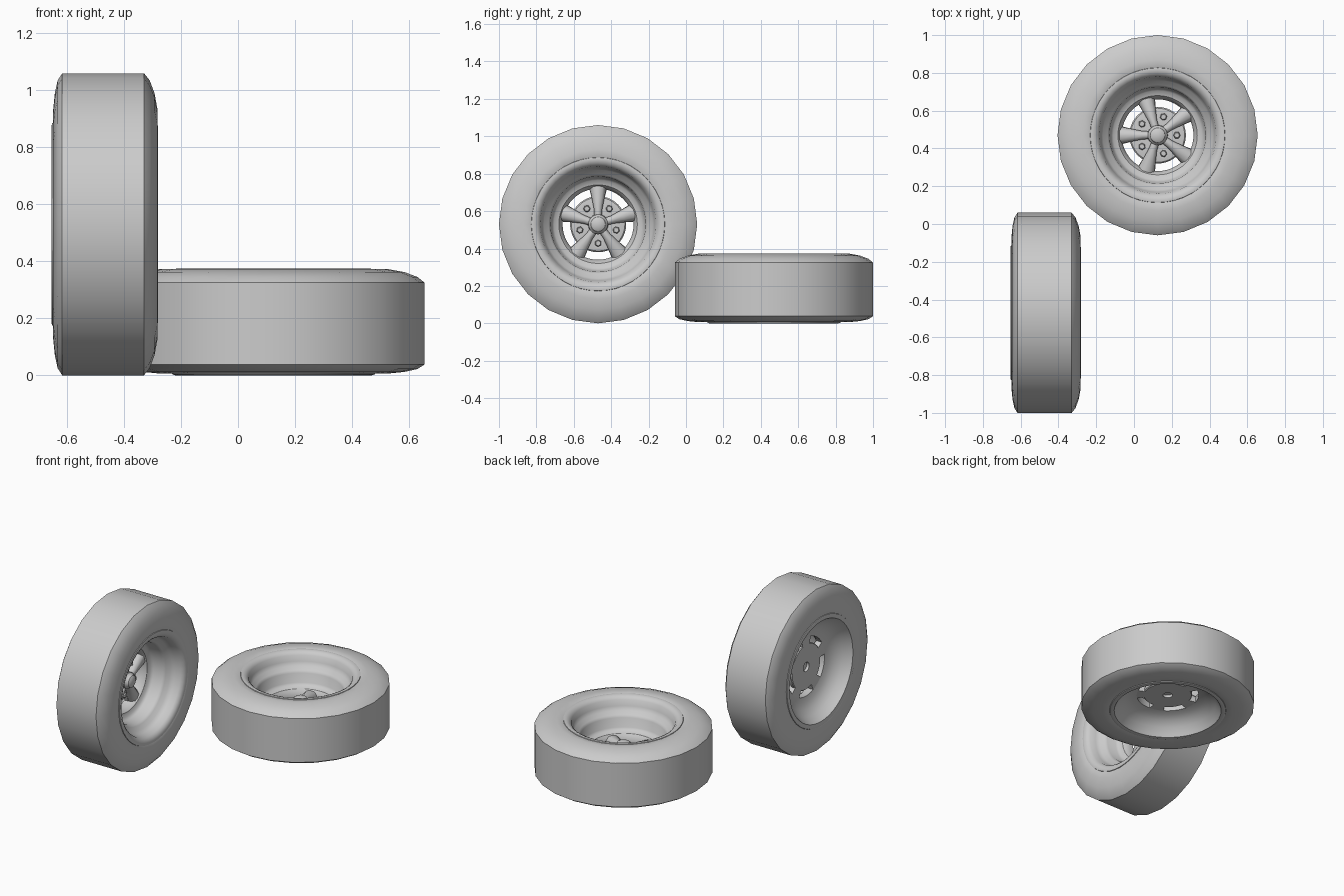
import bpy, bmesh
from math import pi, cos, sin, radians
from mathutils import Matrix, Vector

if "Cube" in bpy.data.objects:
    bpy.data.objects.remove(bpy.data.objects["Cube"])


def finish(bm, name, matrix, angle=35):
    bmesh.ops.remove_doubles(bm, verts=bm.verts, dist=1e-5)
    bmesh.ops.recalc_face_normals(bm, faces=bm.faces)
    bm.transform(matrix)
    me = bpy.data.meshes.new(name)
    bm.to_mesh(me)
    bm.free()
    ob = bpy.data.objects.new(name, me)
    bpy.context.collection.objects.link(ob)
    bpy.ops.object.select_all(action='DESELECT')
    ob.select_set(True)
    bpy.context.view_layer.objects.active = ob
    bpy.ops.object.shade_smooth_by_angle(angle=radians(angle))
    return ob


def lathe(bm, profile, segs, start=0.0, sweep=2 * pi, centre=(0, 0)):
    """Revolve a closed (radius, height) loop around z; partial sweeps get end caps."""
    full = sweep > 6.28
    count = segs if full else segs + 1
    rings = []
    for i in range(count):
        t = start + sweep * i / segs
        rings.append([bm.verts.new((centre[0] + r * cos(t), centre[1] + r * sin(t), h))
                      for r, h in profile])
    n = len(profile)
    for i in range(segs):
        a, b = rings[i], rings[(i + 1) % count]
        for j in range(n):
            k = (j + 1) % n
            if profile[j][0] == 0 and profile[k][0] == 0:
                continue
            if profile[j][0] == 0:
                bm.faces.new((a[j], b[k], a[k]))
            elif profile[k][0] == 0:
                bm.faces.new((a[j], b[j], a[k]))
            else:
                bm.faces.new((a[j], b[j], b[k], a[k]))
    if not full:
        bm.faces.new(rings[0])
        bm.faces.new(rings[-1])


TYRE = [(.345, .012), (.36, .006), (.40, .006), (.46, .012), (.505, .022), (.53, .038),
        (.53, .325), (.505, .345), (.46, .362), (.40, .373), (.365, .371), (.345, .362)]

# front dish with steps, then the rear bowl
RIM = [(.36, .36), (.356, .372), (.342, .374), (.325, .366), (.31, .352), (.302, .315),
       (.29, .29), (.265, .275), (.255, .26), (.248, .20), (.235, .185), (.21, .178),
       (.20, .165), (.19, .14), (.19, .112), (.225, .104), (.262, .085), (.295, .055),
       (.318, .02), (.328, .003), (.345, 0), (.355, .003), (.36, .015)]

DISC = [(.03, .112), (.145, .112), (.15, .117), (.15, .135), (.143, .142),
        (.115, .146), (.03, .146)]
WEB = [(.14, .112), (.195, .112), (.195, .14), (.14, .14)]
CAP = [(0, .13), (.055, .13), (.052, .195), (.043, .203), (.039, .216), (.026, .224), (0, .226)]


def spoke(bm, angle):
    # rounded rib that widens towards the rim: radius, half width, base, shoulder, crest
    rot = Matrix.Rotation(angle, 4, 'Z')
    rings = []
    for r, w, base, side, top in ((.03, .020, .13, .175, .192), (.08, .022, .13, .172, .190),
                                  (.14, .034, .125, .160, .182), (.203, .047, .12, .145, .172)):
        pts = [(-w, base), (-w, side), (-w * .55, top - .004), (0, top),
               (w * .55, top - .004), (w, side), (w, base)]
        rings.append([bm.verts.new(rot @ Vector((r, y, z))) for y, z in pts])
    for a, b in zip(rings, rings[1:]):
        for j in range(7):
            k = (j + 1) % 7
            bm.faces.new((a[j], a[k], b[k], b[j]))
    bm.faces.new(rings[0])
    bm.faces.new(rings[-1])


def wheel(prefix, m):
    for part, profile, segs in (("tyre", TYRE, 24), ("rim", RIM, 48),
                                ("hub_disc", DISC, 40), ("hub_cap", CAP, 20)):
        bm = bmesh.new()
        lathe(bm, profile, segs)
        finish(bm, f"{prefix}_{part}", m)

    # five spokes, with webs behind them leaving slots between
    spokes, webs, nuts = bmesh.new(), bmesh.new(), bmesh.new()
    for i in range(5):
        t = pi + i * 2 * pi / 5
        spoke(spokes, t)
        lathe(webs, WEB, 4, t - radians(14), radians(28))
        # lug nut with washer in each gap
        u = t + pi / 5
        c = (.102 * cos(u), .102 * sin(u))
        lathe(nuts, [(0, .14), (.026, .14), (.026, .150), (0, .150)], 14, centre=c)
        lathe(nuts, [(0, .145), (.019, .145), (.019, .166), (.014, .172), (0, .172)],
              6, start=u, centre=c)
    finish(spokes, f"{prefix}_spokes", m, 45)
    finish(webs, f"{prefix}_spoke_webs", m)
    finish(nuts, f"{prefix}_lug_nuts", m)


# one wheel standing with its dish towards +x, one lying flat with its dish up
wheel("standing_wheel", Matrix.Translation((-.655, -.47, .53)) @ Matrix.Rotation(pi / 2, 4, 'Y'))
wheel("lying_wheel", Matrix.Translation((.125, .47, 0)))
